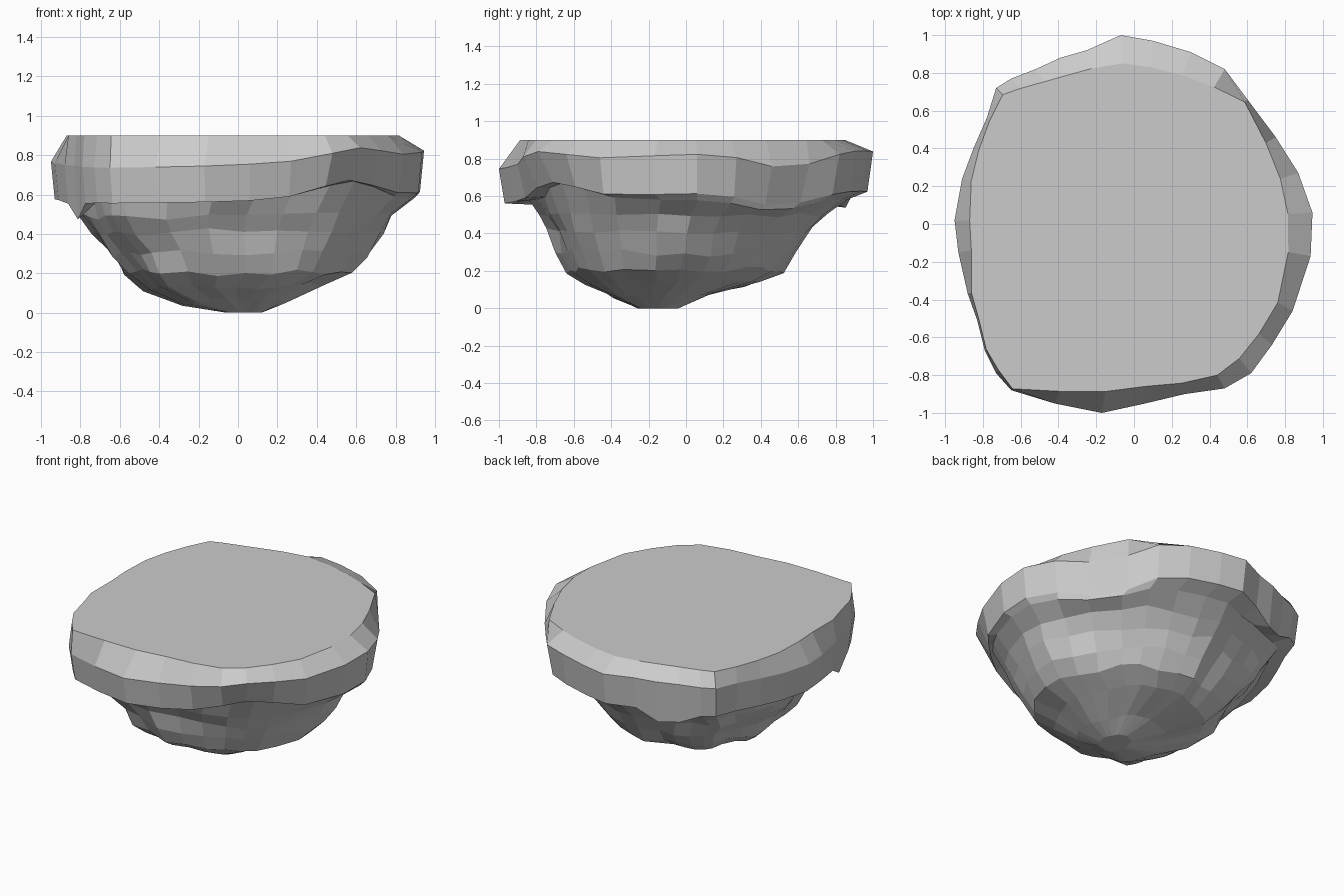
import bpy, bmesh, math
from mathutils import Vector, noise

if "Cube" in bpy.data.objects:
    bpy.data.objects.remove(bpy.data.objects["Cube"])

# Rim outline seen from above: x, y, and how far the flat top is set in
RIM = [(.945, .06, .13), (.87, .27, .1), (.75, .46, .06), (.6, .66, .02), (.48, .82, .11),
       (.3, .91, .13), (.1, .97, .14), (-.07, 1.0, .15), (-.25, .92, .1), (-.39, .88, .1),
       (-.52, .82, .08), (-.65, .77, .07), (-.73, .72, .05), (-.78, .56, .02), (-.85, .4, .03),
       (-.91, .24, .05), (-.95, .02, .08), (-.93, -.15, .07), (-.88, -.37, .02),
       (-.83, -.51, .01), (-.79, -.67, .01), (-.73, -.79, .02), (-.65, -.88, .01),
       (-.42, -.95, .07), (-.17, -1.0, .115), (.06, -.95, .09), (.27, -.9, .06),
       (.48, -.87, .08), (.62, -.79, .1), (.73, -.64, .09), (.84, -.46, .09), (.935, -.17, .12)]

# Underside rings: height and reach towards +x, -x, +y, -y
BOWL = [(.58, .89, .84, .86, .84), (.50, .80, .81, .75, .79), (.41, .725, .755, .66, .735),
        (.30, .65, .66, .60, .69), (.20, .58, .58, .51, .64), (.13, .42, .49, .39, .54),
        (.06, .25, .28, .12, .41)]


def bump(x, y, cx, cy, r):
    return math.exp(-((x - cx) ** 2 + (y - cy) ** 2) / (r * r))


bm = bmesh.new()
rings = []


def add_ring(points):
    rings.append([bm.verts.new(p) for p in points])


# Flat top, widest line of the rim, and its lower lip
add_ring([Vector((x, y, 0)) * (1 - d / math.hypot(x, y)) + Vector((0, 0, .9)) for x, y, d in RIM])
add_ring([(x, y, .795 + .03 * x + .045 * y + .06 * bump(x, y, .62, -.79, .25)
           - .09 * bump(x, y, .7, .55, .3)) for x, y, d in RIM])
lip = []
for x, y, d in RIM:
    z = .595 + .02 * x + .03 * y + .09 * bump(x, y, .62, -.79, .28)
    z -= .08 * bump(x, y, .7, .55, .3)
    z -= .09 * bump(x, y, -.83, -.5, .1) + .1 * bump(x, y, -.45, .86, .12)
    tuck = 1 - .07 * bump(x, y, .62, -.79, .3) - .06 * bump(x, y, .7, .55, .3)
    lip.append((x * .98 * tuck, y * .97 * tuck, z))
add_ring(lip)

# Faceted bowl below the lip, roughened by broad noise
for i, (z, px, nx, py, ny) in enumerate(BOWL):
    pts = []
    for x, y, d in RIM:
        p = Vector(((px - nx) / 2 + x * (px + nx) / 1.89,
                    (py - ny) / 2 + y * (py + ny) / 2, z))
        if i == 0:
            p.z += .09 * bump(x, y, .62, -.79, .28) - .06 * bump(x, y, .7, .55, .3)
        else:
            k = 1 + .06 * noise.noise(p * 5.0)
            p = Vector((p.x * k, p.y * k, p.z + .035 * noise.noise(p * 5.0 + Vector((7, 3, 1)))))
        pts.append(p)
    add_ring(pts)

# Small foot
add_ring([(.03 + x * .095, -.15 + y * .11, 0) for x, y, d in RIM])

n = len(RIM)
for a, b in zip(rings, rings[1:]):
    for i in range(n):
        bm.faces.new((a[i], b[i], b[(i + 1) % n], a[(i + 1) % n]))
bm.faces.new(rings[0])
bm.faces.new(rings[-1][::-1])
bmesh.ops.recalc_face_normals(bm, faces=bm.faces)

mesh = bpy.data.meshes.new("rock_island")
bm.to_mesh(mesh)
bm.free()
bpy.context.collection.objects.link(bpy.data.objects.new("rock_island", mesh))
